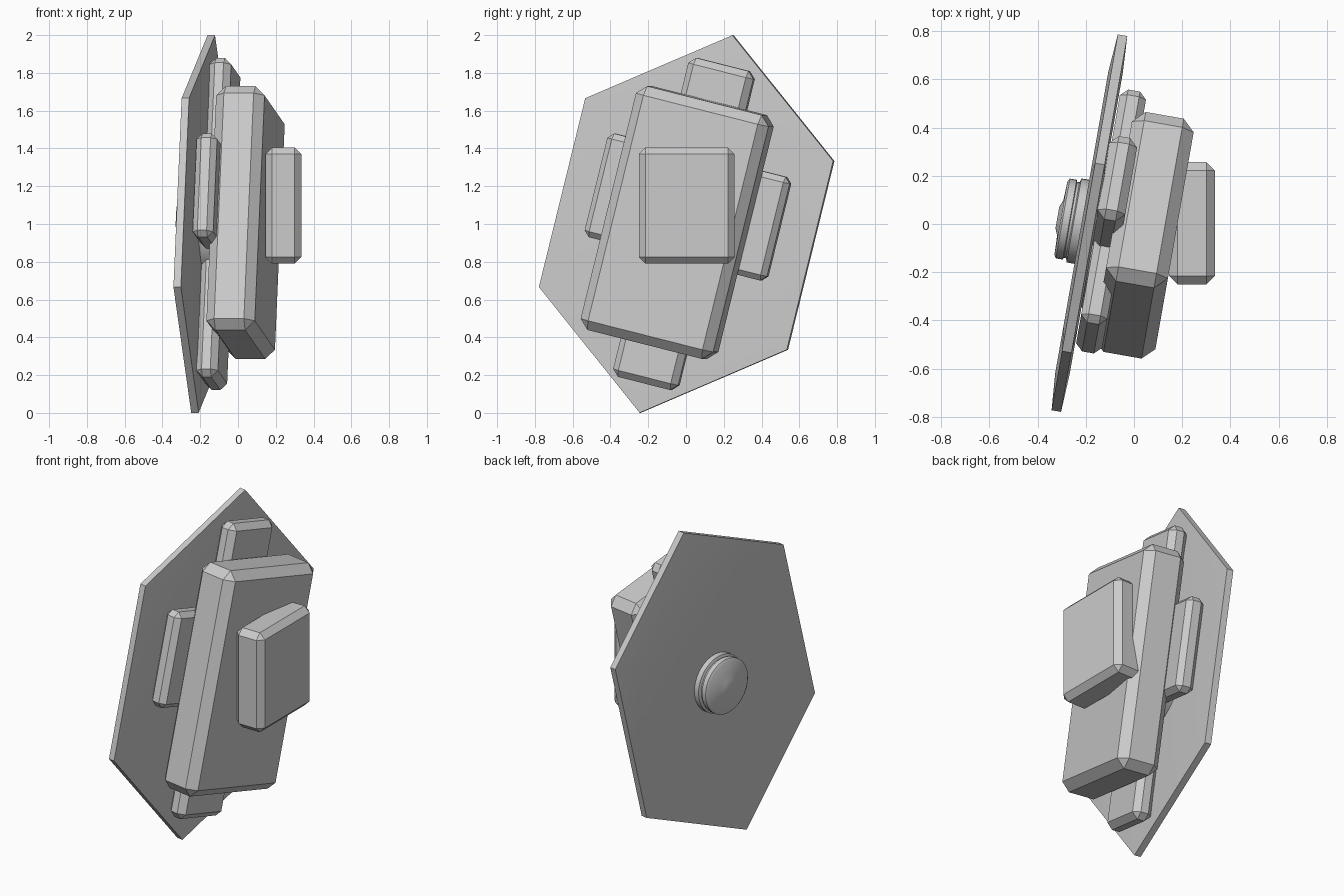
import bpy, bmesh
from math import radians, sin, cos, pi
from mathutils import Matrix, Vector

cube = bpy.data.objects.get("Cube")
if cube:
    bpy.data.objects.remove(cube, do_unlink=True)

grey = bpy.data.materials.new("light_grey")
grey.use_nodes = True
grey.diffuse_color = (0.6, 0.6, 0.6, 1)
grey.node_tree.nodes["Principled BSDF"].inputs["Base Color"].default_value = (0.6, 0.6, 0.6, 1)

# Tilted frame: local x points out of the plate, local z runs along its length
FRAME = (Matrix.Translation((-0.165, 0, 1)) @ Matrix.Rotation(radians(-10), 4, 'Z')
         @ Matrix.Rotation(radians(-14), 4, 'X'))


def finish(name, bm, matrix, angle=30):
    bmesh.ops.recalc_face_normals(bm, faces=bm.faces[:])
    mesh = bpy.data.meshes.new(name)
    bm.to_mesh(mesh)
    bm.free()
    mesh.materials.append(grey)
    obj = bpy.data.objects.new(name, mesh)
    bpy.context.collection.objects.link(obj)
    obj.matrix_world = matrix
    bpy.ops.object.select_all(action='DESELECT')
    obj.select_set(True)
    bpy.context.view_layer.objects.active = obj
    bpy.ops.object.shade_smooth_by_angle(angle=radians(angle))
    return obj


def block(name, low, high, bevel, matrix=FRAME):
    """Chamfered box between two corners."""
    low, high = Vector(low), Vector(high)
    bm = bmesh.new()
    bmesh.ops.create_cube(bm, size=1)
    bmesh.ops.scale(bm, vec=high - low, verts=bm.verts)
    bmesh.ops.translate(bm, vec=(low + high) / 2, verts=bm.verts)
    bmesh.ops.bevel(bm, geom=bm.edges[:], offset=bevel, segments=1, affect='EDGES')
    return finish(name, bm, matrix)


def stack(name, rings, sides, half_width=1, half_length=1):
    """Closed solid from (depth, radius) rings along local x."""
    bm = bmesh.new()
    loops = [[bm.verts.new((t, r * half_width * sin(2 * pi * k / sides),
                            r * half_length * cos(2 * pi * k / sides)))
              for k in range(sides)] for t, r in rings]
    for a, b in zip(loops, loops[1:]):
        for k in range(sides):
            n = (k + 1) % sides
            bm.faces.new((a[k], a[n], b[n], b[k]))
    bm.faces.new(loops[0])
    bm.faces.new(loops[-1])
    return finish(name, bm, FRAME)


# Elongated hexagonal back plate, slightly swollen towards the middle
stack("hexagon_plate", [(-0.052, 0.8), (-0.04, 1), (0, 1), (0.008, 0.8)], 6, 0.793, 1.03)

# Round boss on the back with a groove and a raised button
stack("rear_boss", [(-0.04, 0.177), (-0.085, 0.177), (-0.09, 0.16), (-0.1, 0.16),
                    (-0.103, 0.168), (-0.132, 0.168), (-0.14, 0.155),
                    (-0.143, 0.075), (-0.155, 0.045)], 32)

# Round spacer and crossed bars between the plate and the body
stack("spacer_drum", [(0, 0.3), (0.1, 0.3)], 32)
block("long_bar", (0.003, -0.18, -0.87), (0.12, 0.18, 0.87), 0.035)
block("cross_bar", (0.012, -0.505, -0.19), (0.122, 0.505, 0.375), 0.03)

# Main body and the upright block on its face
block("main_body", (0.08, -0.367, -0.66), (0.34, 0.367, 0.67), 0.05,
      FRAME @ Matrix.Translation((0, -0.012, 0)))
block("front_block", (0.145, -0.25, 0.79), (0.335, 0.257, 1.405), 0.035, Matrix())
